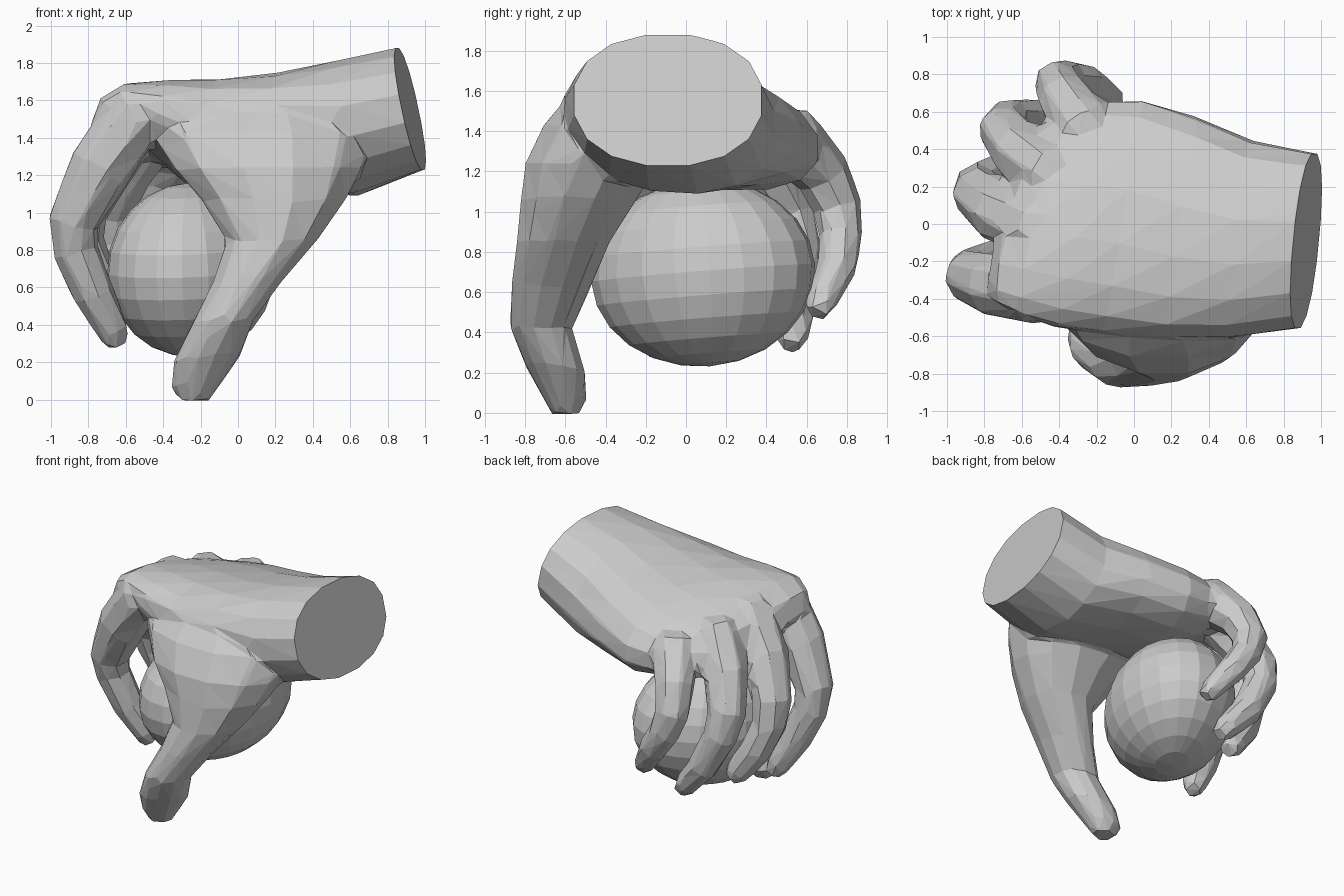
import bpy, bmesh, math
from mathutils import Vector


def loft(name, rings, n, power=1.0):
    """Skin a closed tube through rings of (centre, half axis u, half axis v)."""
    bm = bmesh.new()
    sgnpow = lambda t: math.copysign(abs(t) ** power, t)
    loops = []
    for c, u, v in rings:
        c, u, v = Vector(c), Vector(u), Vector(v)
        loop = []
        for i in range(n):
            a = 2 * math.pi * (i + 0.5) / n
            loop.append(bm.verts.new(c + u * sgnpow(math.cos(a)) + v * sgnpow(math.sin(a))))
        loops.append(loop)
    for a, b in zip(loops, loops[1:]):
        for i in range(n):
            j = (i + 1) % n
            bm.faces.new((a[i], a[j], b[j], b[i]))
    bm.faces.new(loops[0])
    bm.faces.new(loops[-1])
    bmesh.ops.recalc_face_normals(bm, faces=bm.faces)
    me = bpy.data.meshes.new(name)
    bm.to_mesh(me)
    bm.free()
    ob = bpy.data.objects.new(name, me)
    bpy.context.collection.objects.link(ob)
    return ob


def finger(name, path, radii, side):
    """Eight-sided tapered tube along a bent path."""
    pts = [Vector(p) for p in path]
    rings = []
    for i, p in enumerate(pts):
        a, b = pts[max(i - 1, 0)], pts[min(i + 1, len(pts) - 1)]
        t = (b - a).normalized()
        s = Vector(side)
        s = (s - t * s.dot(t)).normalized()
        r = radii[i] + 0.006
        rings.append((p, s * r, t.cross(s) * r))
    return loft(name, rings, 8)


def apply_modifier(ob, kind, **settings):
    bpy.context.view_layer.objects.active = ob
    mod = ob.modifiers.new(kind.lower(), kind)
    for key, value in settings.items():
        setattr(mod, key, value)
    bpy.ops.object.modifier_apply(modifier=mod.name)


# Wrist, palm and knuckle row, ending in the webs between the fingers
hand = loft("hand", [
    ((1.08, -0.10, 1.600), (0.045, 0.475, 0.00), (-0.07, 0.00, 0.33)),
    ((0.92, -0.09, 1.555), (0.045, 0.475, 0.00), (-0.07, 0.00, 0.33)),
    ((0.58, -0.08, 1.45), (0.05, 0.53, -0.03), (-0.05, -0.02, 0.36)),
    ((0.25, -0.02, 1.43), (0.08, 0.60, -0.06), (-0.02, -0.02, 0.31)),
    ((-0.06, 0.04, 1.41), (0.10, 0.63, -0.10), (0.00, 0.00, 0.285)),
    ((-0.30, 0.05, 1.43), (0.12, 0.61, -0.13), (0.02, 0.02, 0.24)),
    ((-0.48, 0.06, 1.47), (0.14, 0.55, -0.14), (-0.03, 0.02, 0.165)),
    ((-0.575, 0.06, 1.43), (0.14, 0.50, -0.13), (-0.08, 0.02, 0.12)),
    ((-0.64, 0.07, 1.35), (0.13, 0.46, -0.12), (-0.06, 0.02, 0.05)),
], 16, 0.9)

# Thumb with its wide base sloping out of the palm and forming the web
parts = [loft("thumb", [
    ((0.12, -0.28, 1.63), (0.50, 0, 0.03), (0, 0.26, 0)),
    ((0.13, -0.36, 1.43), (0.61, 0, 0), (0, 0.36, 0)),
    ((0.16, -0.47, 1.24), (0.52, 0, 0), (0, 0.34, 0)),
    ((0.19, -0.53, 1.07), (0.40, 0, 0), (0, 0.30, 0)),
    ((0.18, -0.61, 0.85), (0.25, 0, 0), (0, 0.24, 0)),
    ((0.05, -0.67, 0.63), (0.19, 0, 0), (0, 0.205, 0)),
    ((-0.08, -0.72, 0.42), (0.165, 0, 0), (0, 0.16, 0)),
    ((-0.165, -0.65, 0.22), (0.185, 0, 0.02), (0, 0.155, -0.02)),
    ((-0.23, -0.60, 0.07), (0.135, 0, 0), (0, 0.11, 0)),
    ((-0.23, -0.60, -0.01), (0.08, 0, 0), (0, 0.07, 0)),
], 12)]

# Four curled fingers: knuckle, middle joint, end joint, tip
fingers = {
    "index_finger": ([(-0.30, -0.30, 1.51), (-0.55, -0.36, 1.52), (-0.73, -0.33, 1.25),
                      (-0.88, -0.28, 0.95), (-0.87, -0.25, 0.80), (-0.78, -0.21, 0.58),
                      (-0.67, -0.15, 0.37), (-0.64, -0.13, 0.29)],
                     [0.14, 0.18, 0.17, 0.135, 0.12, 0.11, 0.085, 0.055], (0.2, 1, 0)),
    "middle_finger": ([(-0.28, -0.04, 1.51), (-0.53, -0.02, 1.51), (-0.71, 0.06, 1.27),
                       (-0.84, 0.17, 1.00), (-0.84, 0.20, 0.85), (-0.76, 0.25, 0.65),
                       (-0.63, 0.29, 0.46), (-0.59, 0.30, 0.41)],
                      [0.14, 0.17, 0.165, 0.135, 0.12, 0.11, 0.085, 0.055], (0.35, 1, 0)),
    "ring_finger": ([(-0.24, 0.20, 1.44), (-0.46, 0.28, 1.44), (-0.61, 0.39, 1.23),
                     (-0.70, 0.51, 1.00), (-0.67, 0.55, 0.84), (-0.54, 0.56, 0.59),
                     (-0.37, 0.53, 0.39), (-0.32, 0.52, 0.33)],
                    [0.14, 0.17, 0.155, 0.13, 0.115, 0.105, 0.08, 0.05], (0.8, 1, 0)),
    "little_finger": ([(-0.10, 0.38, 1.36), (-0.27, 0.52, 1.36), (-0.38, 0.68, 1.19),
                       (-0.41, 0.755, 1.02), (-0.36, 0.77, 0.88), (-0.25, 0.75, 0.72),
                       (-0.13, 0.67, 0.55), (-0.09, 0.65, 0.49)],
                      [0.14, 0.17, 0.135, 0.12, 0.105, 0.095, 0.075, 0.05], (1, 0.6, 0)),
}
parts += [finger(name, *data) for name, data in fingers.items()]

# Fuse thumb and fingers into one skin, soften the creases, reduce to flat facets
for part in parts:
    apply_modifier(hand, 'BOOLEAN', operation='UNION', solver='EXACT', object=part)
    bpy.data.objects.remove(part)
apply_modifier(hand, 'REMESH', mode='VOXEL', voxel_size=0.02)
apply_modifier(hand, 'SMOOTH', factor=0.5, iterations=10)
count = sum(len(p.vertices) - 2 for p in hand.data.polygons)
apply_modifier(hand, 'DECIMATE', ratio=1300 / count)

# Flat cut through the wrist
bm = bmesh.new()
bm.from_mesh(hand.data)
bmesh.ops.bisect_plane(bm, geom=bm.verts[:] + bm.edges[:] + bm.faces[:],
                       plane_co=(0.92, -0.09, 1.555), plane_no=(0.157, -0.015, 0.033),
                       clear_outer=True)
bmesh.ops.holes_fill(bm, edges=[e for e in bm.edges if e.is_boundary])
bmesh.ops.recalc_face_normals(bm, faces=bm.faces)
for f in bm.faces:
    f.smooth = False
bm.to_mesh(hand.data)
bm.free()

# Egg-shaped ball held under the palm
bpy.ops.mesh.primitive_uv_sphere_add(segments=20, ring_count=12, radius=1,
                                     location=(-0.25, 0.085, 0.695),
                                     rotation=(0.08, 0, math.radians(-19)))
ball = bpy.context.object
ball.name = "ball"
ball.scale = (0.435, 0.572, 0.465)
